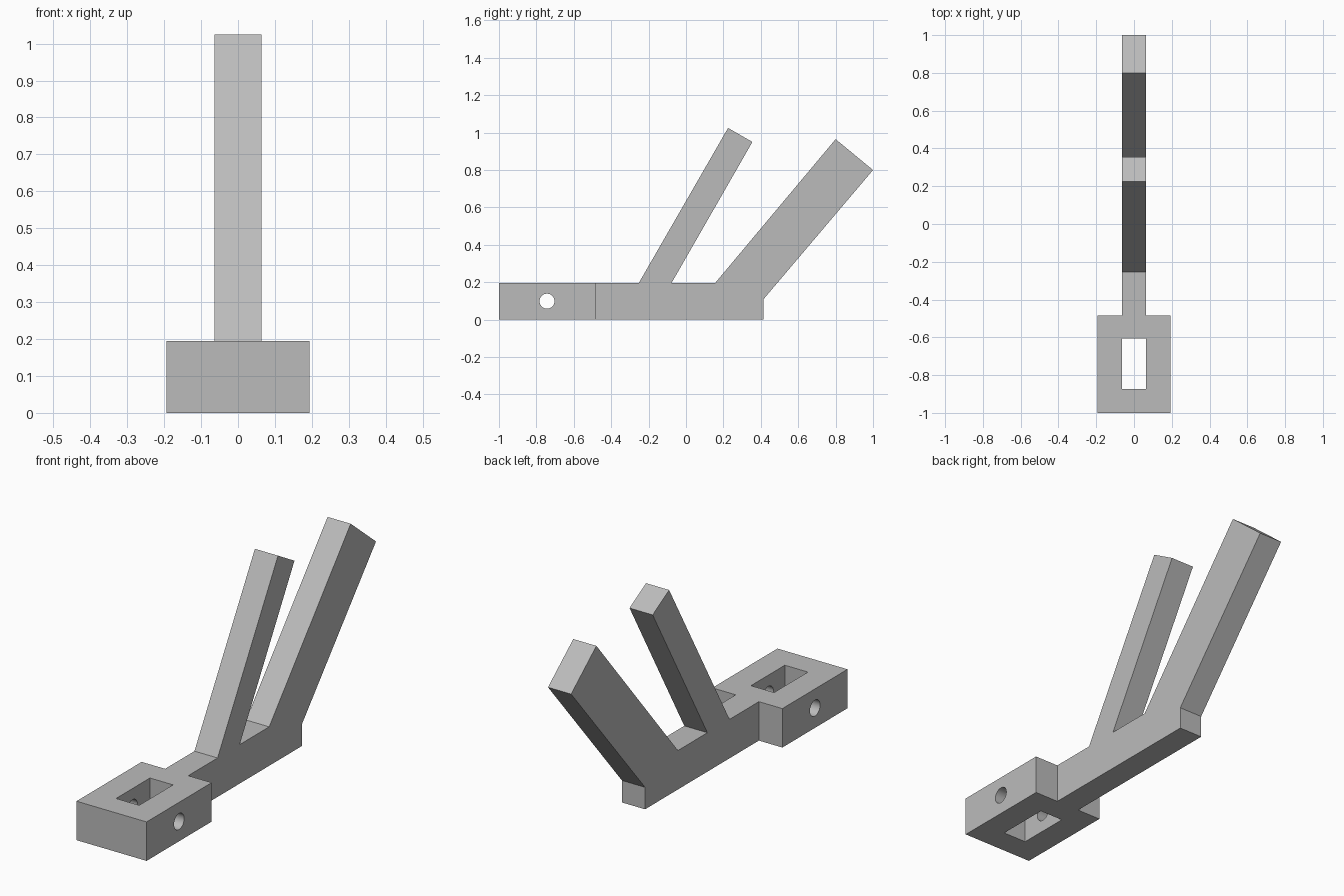
import bpy
import bmesh
import math

if "Cube" in bpy.data.objects:
    bpy.data.objects.remove(bpy.data.objects["Cube"], do_unlink=True)

grey = bpy.data.materials.new("plain grey")
grey.use_nodes = True
colour = (0.5, 0.5, 0.5, 1)
grey.diffuse_color = colour
grey.node_tree.nodes["Principled BSDF"].inputs["Base Color"].default_value = colour

HALF = 0.064      # half thickness of the bar and of the slot
HEIGHT = 0.195    # height of the base
NECK = -0.485     # where the head meets the bar


def extrude_profile(name, points):
    """Extrude a side outline (y, z) across the thickness."""
    bm = bmesh.new()
    face = bm.faces.new([bm.verts.new((-HALF, y, z)) for y, z in points])
    moved = bmesh.ops.extrude_face_region(bm, geom=[face])["geom"]
    verts = [v for v in moved if isinstance(v, bmesh.types.BMVert)]
    bmesh.ops.translate(bm, verts=verts, vec=(2 * HALF, 0, 0))
    bmesh.ops.recalc_face_normals(bm, faces=bm.faces)
    mesh = bpy.data.meshes.new(name)
    bm.to_mesh(mesh)
    bm.free()
    obj = bpy.data.objects.new(name, mesh)
    bpy.context.collection.objects.link(obj)
    mesh.materials.append(grey)
    return obj


def box(name, x, y0, y1, z0, z1):
    bpy.ops.mesh.primitive_cube_add(size=1, location=(0, (y0 + y1) / 2, (z0 + z1) / 2))
    obj = bpy.context.object
    obj.name = name
    obj.scale = (2 * x, y1 - y0, z1 - z0)
    bpy.ops.object.transform_apply(location=False, rotation=False, scale=True)
    obj.data.materials.append(grey)
    return obj


def cut(target, cutter):
    mod = target.modifiers.new("cut", "BOOLEAN")
    mod.operation = "DIFFERENCE"
    mod.solver = "EXACT"
    mod.object = cutter
    bpy.ops.object.select_all(action="DESELECT")
    bpy.context.view_layer.objects.active = target
    target.select_set(True)
    bpy.ops.object.modifier_apply(modifier=mod.name)
    bpy.data.objects.remove(cutter, do_unlink=True)


# Bar with its two slanted arms
extrude_profile("bar_with_arms", [
    (NECK, 0), (0.415, 0), (0.415, 0.11),
    (1, 0.8), (0.8, 0.965), (0.155, HEIGHT),        # rear arm
    (-0.078, HEIGHT), (0.355, 0.95), (0.225, 1.025), (-0.253, HEIGHT),  # front arm
    (NECK, HEIGHT),
])

# Head block with an upright slot
head = box("head_block", 0.194, -1, NECK, 0, HEIGHT)
cut(head, box("slot_cutter", HALF, -0.873, -0.605, -0.1, 0.3))

# Pin hole across the head
bpy.ops.mesh.primitive_cylinder_add(vertices=40, radius=0.04, depth=1,
                                    location=(0, -0.743, 0.099),
                                    rotation=(0, math.pi / 2, 0))
pin = bpy.context.object
pin.name = "pin_hole_cutter"
pin.data.materials.append(grey)
cut(head, pin)
bpy.ops.object.shade_smooth_by_angle(angle=math.radians(30))
